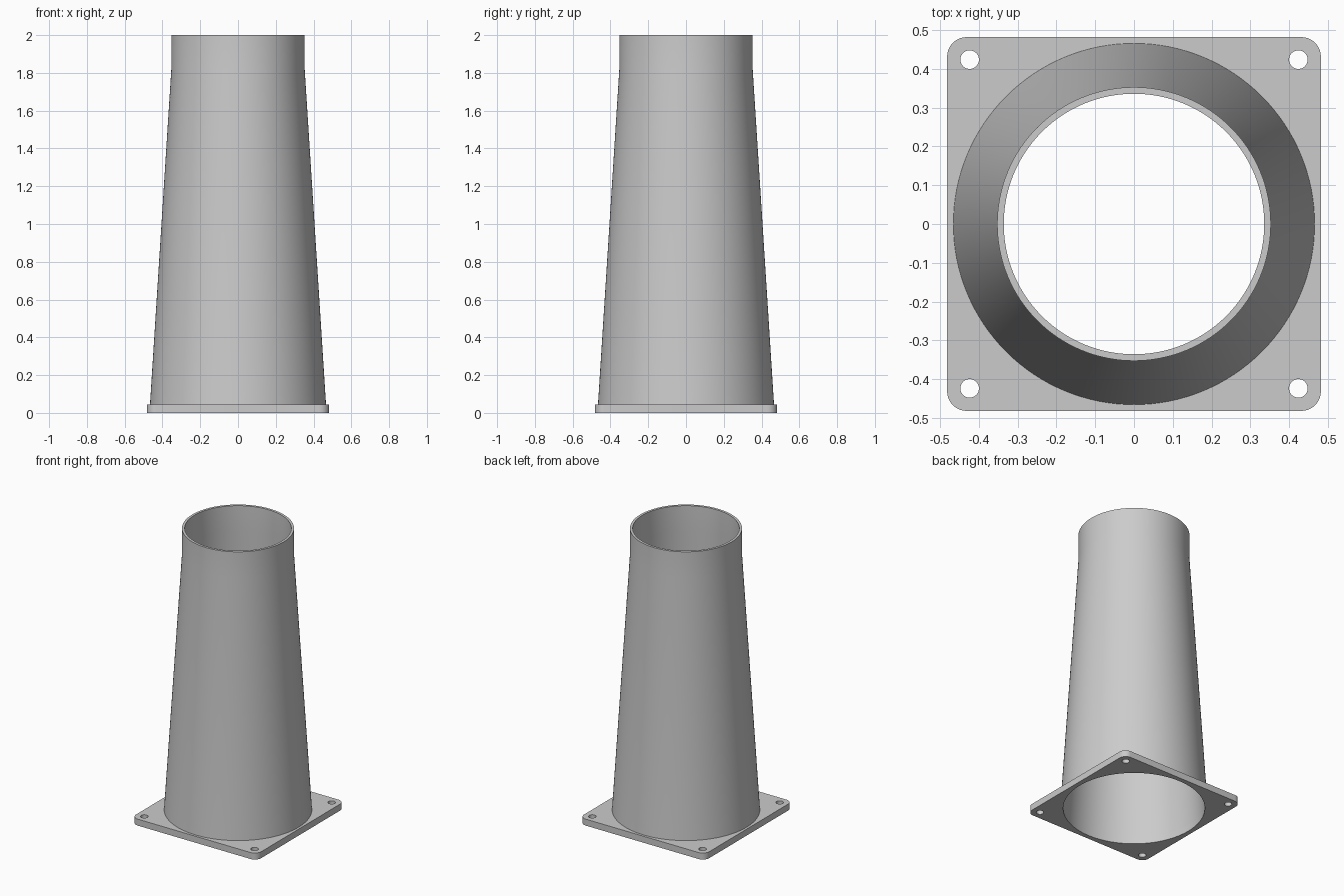
import bpy
import bmesh
from math import cos, sin, pi, radians

if "Cube" in bpy.data.objects:
    bpy.data.objects.remove(bpy.data.objects["Cube"])

SEGMENTS = 128
HALF, CORNER, THICK = 0.482, 0.05, 0.045   # base plate
HOLE_AT, HOLE_R = 0.424, 0.024             # bolt holes
BORE = 0.45                                # opening through the plate

grey = bpy.data.materials.new("plain_grey")
grey.use_nodes = True
colour = (0.6, 0.6, 0.6, 1)
grey.diffuse_color = colour
grey.node_tree.nodes["Principled BSDF"].inputs["Base Color"].default_value = colour


def arc(cx, cy, r, start, sweep, steps):
    return [(cx + r * cos(start + sweep * i / steps),
             cy + r * sin(start + sweep * i / steps)) for i in range(steps)]


def circle(cx, cy, r, steps):
    return arc(cx, cy, r, 0, 2 * pi, steps)


def finish(name, bm):
    bmesh.ops.remove_doubles(bm, verts=bm.verts, dist=1e-5)
    bmesh.ops.recalc_face_normals(bm, faces=bm.faces)
    mesh = bpy.data.meshes.new(name)
    bm.to_mesh(mesh)
    bm.free()
    mesh.materials.clear()
    mesh.materials.append(grey)
    obj = bpy.data.objects.new(name, mesh)
    bpy.context.collection.objects.link(obj)
    bpy.ops.object.select_all(action='DESELECT')
    obj.select_set(True)
    bpy.context.view_layer.objects.active = obj
    bpy.ops.object.shade_smooth_by_angle(angle=radians(30))
    return obj


# Base plate: rounded square with a central bore and four bolt holes
inner = HALF - CORNER
corners = [(1, 1), (-1, 1), (-1, -1), (1, -1)]
outline = []
for i, (sx, sy) in enumerate(corners):
    outline += arc(sx * inner, sy * inner, CORNER, i * pi / 2, pi / 2, 12)
    outline.append((sx * inner + CORNER * cos((i + 1) * pi / 2),
                    sy * inner + CORNER * sin((i + 1) * pi / 2)))
loops = [outline, circle(0, 0, BORE, SEGMENTS)]
loops += [circle(sx * HOLE_AT, sy * HOLE_AT, HOLE_R, 32) for sx, sy in corners]

curve = bpy.data.curves.new("plate_outline", 'CURVE')
curve.dimensions = '2D'
curve.fill_mode = 'BOTH'
curve.extrude = THICK / 2
for loop in loops:
    spline = curve.splines.new('POLY')
    spline.points.add(len(loop) - 1)
    for point, (x, y) in zip(spline.points, loop):
        point.co = (x, y, 0, 1)
    spline.use_cyclic_u = True
helper = bpy.data.objects.new("plate_outline", curve)
bpy.context.collection.objects.link(helper)
bpy.context.view_layer.update()
filled = bpy.data.meshes.new_from_object(
    helper.evaluated_get(bpy.context.evaluated_depsgraph_get()))
bm = bmesh.new()
bm.from_mesh(filled)
bmesh.ops.translate(bm, verts=bm.verts, vec=(0, 0, THICK / 2))
bpy.data.objects.remove(helper)
finish("base_plate", bm)

# Tapered duct: thin wall with a straight collar at the top, open below
profile = [(0.466, THICK), (0.353, 1.82), (0.353, 2.0),
           (0.336, 2.0), (0.336, 1.82), (BORE, THICK)]
bm = bmesh.new()
verts = [bm.verts.new((r, 0, z)) for r, z in profile]
edges = [bm.edges.new(pair) for pair in zip(verts, verts[1:])]
bmesh.ops.spin(bm, geom=verts + edges, cent=(0, 0, 0), axis=(0, 0, 1),
               angle=2 * pi, steps=SEGMENTS, use_duplicate=False)
finish("tapered_duct", bm)
